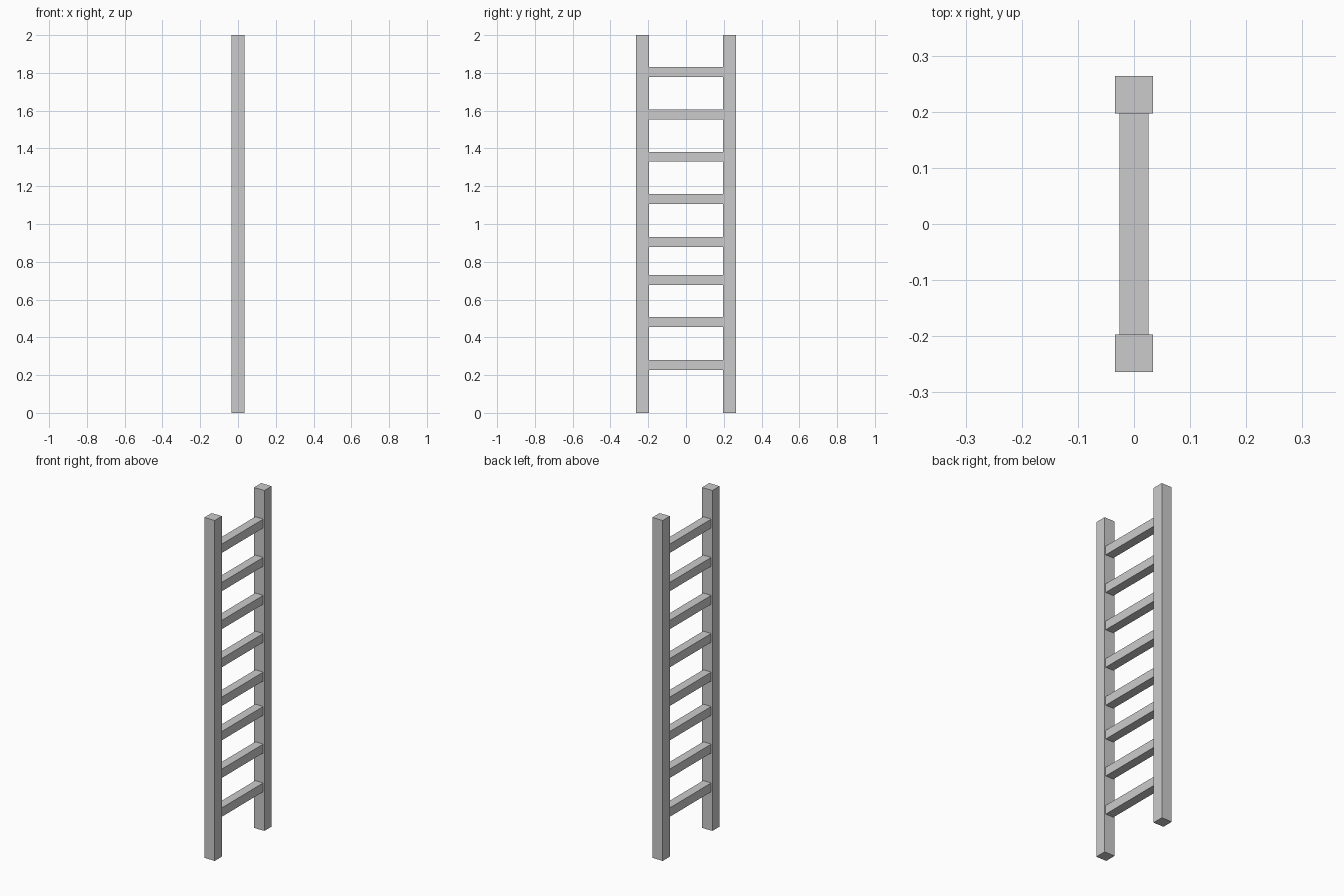
import bpy
import bmesh
from mathutils import Matrix, Vector

if "Cube" in bpy.data.objects:
    bpy.data.objects.remove(bpy.data.objects["Cube"])


def box(name, centre, size):
    """Flat-shaded box of the given full size."""
    bm = bmesh.new()
    matrix = Matrix.Translation(centre) @ Matrix.Diagonal(Vector((*size, 1)))
    bmesh.ops.create_cube(bm, size=1, matrix=matrix)
    mesh = bpy.data.meshes.new(name)
    bm.to_mesh(mesh)
    bm.free()
    obj = bpy.data.objects.new(name, mesh)
    bpy.context.collection.objects.link(obj)
    return obj


RAIL = 0.067         # square rail section
RAIL_Y = 0.2305      # rail centre line
HEIGHT = 2.0
RUNG = 0.052         # square rung section
RUNG_Z = (0.254, 0.482, 0.703, 0.905, 1.132, 1.356, 1.579, 1.804)

# Upright side rails
for label, side in (("front", -1), ("back", 1)):
    box(f"{label}_rail", (0, side * RAIL_Y, HEIGHT / 2), (RAIL, RAIL, HEIGHT))

# Rungs butting against the inner rail faces, slightly uneven spacing
rung_length = 2 * RAIL_Y - RAIL
for i, z in enumerate(RUNG_Z, 1):
    box(f"rung_{i}", (0, 0, z), (RUNG, rung_length, RUNG))
